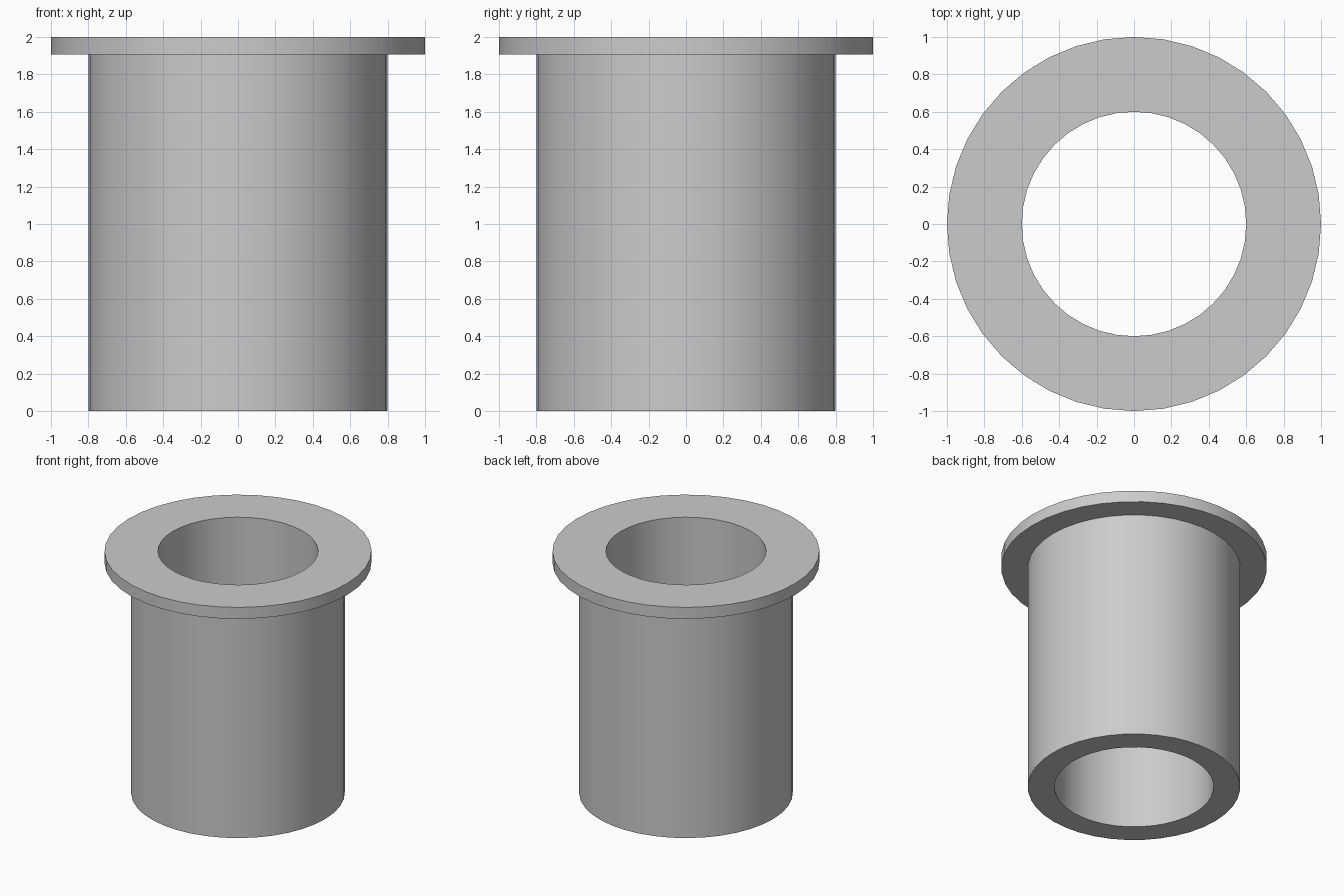
import bpy, bmesh, math

if "Cube" in bpy.data.objects:
    bpy.data.objects.remove(bpy.data.objects["Cube"])

SIDES = 40

# Closed cross-section (radius, height) of the flanged sleeve
profile = [(0.6, 0.0), (0.8, 0.0), (0.8, 1.905), (1.0, 1.905), (1.0, 2.0), (0.6, 2.0)]

# Spin the section into rings of vertices
bm = bmesh.new()
rings = []
for i in range(SIDES):
    a = 2 * math.pi * i / SIDES
    rings.append([bm.verts.new((r * math.cos(a), r * math.sin(a), z)) for r, z in profile])

# Bridge neighbouring sections
n = len(profile)
for i in range(SIDES):
    a, b = rings[i], rings[(i + 1) % SIDES]
    for j in range(n):
        k = (j + 1) % n
        bm.faces.new((a[j], b[j], b[k], a[k]))
bmesh.ops.recalc_face_normals(bm, faces=bm.faces[:])

mesh = bpy.data.meshes.new("flanged_sleeve")
bm.to_mesh(mesh)
bm.free()
sleeve = bpy.data.objects.new("flanged_sleeve", mesh)
bpy.context.collection.objects.link(sleeve)

# Smooth round walls, sharp rims
bpy.context.view_layer.objects.active = sleeve
sleeve.select_set(True)
bpy.ops.object.shade_smooth_by_angle(angle=math.radians(30))
